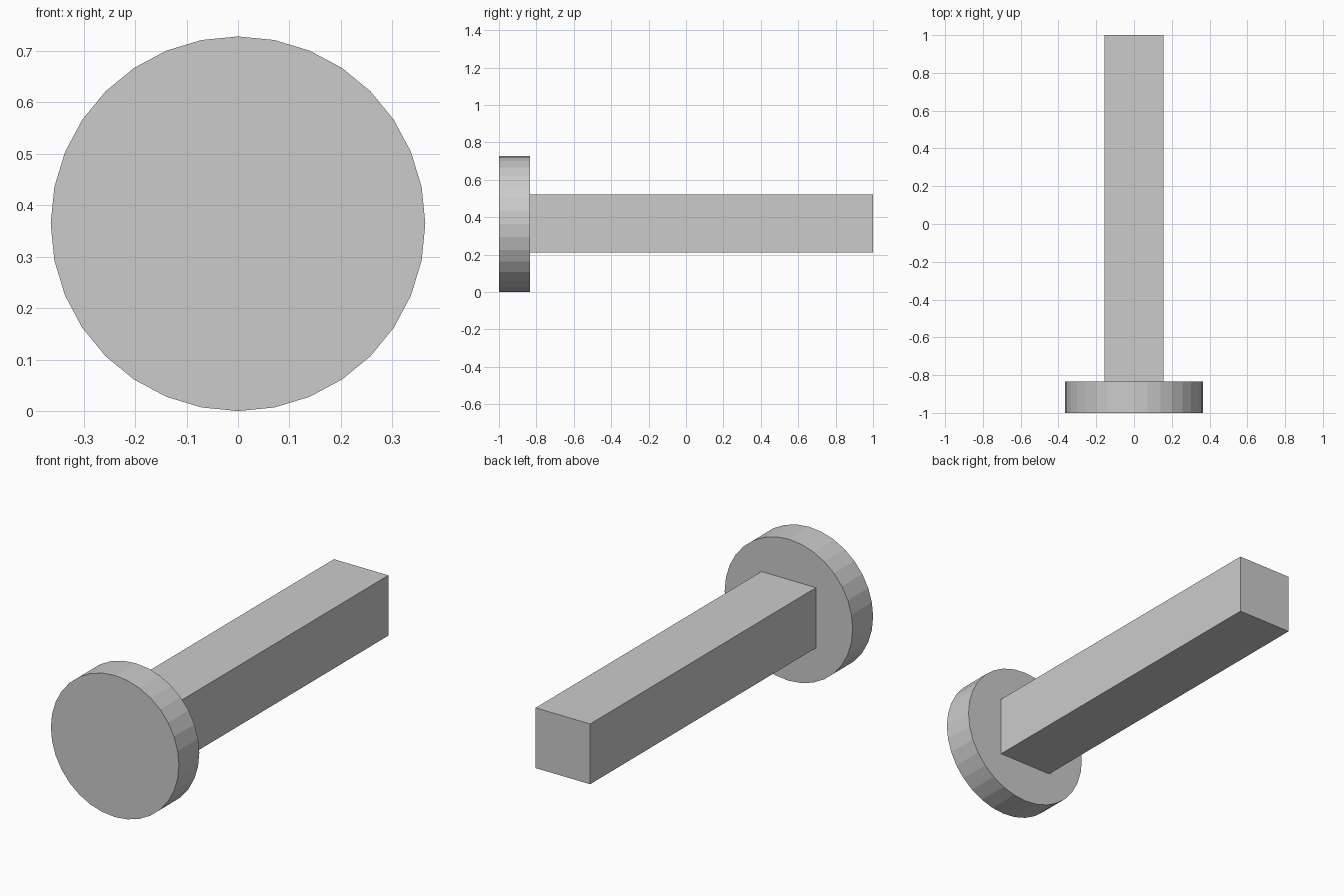
import bpy
from math import pi

if "Cube" in bpy.data.objects:
    bpy.data.objects.remove(bpy.data.objects["Cube"])

RADIUS = 0.364       # disc radius, also the height of the shared axis
DISC_BACK = -0.834   # where the disc meets the bar
BAR = 0.31           # bar thickness

# Round end disc, 32 flat sides, axis along y
bpy.ops.mesh.primitive_cylinder_add(
    vertices=32, radius=RADIUS, depth=DISC_BACK + 1,
    location=(0, (DISC_BACK - 1) / 2, RADIUS), rotation=(pi / 2, 0, 0))
bpy.context.object.name = "end_disc"

# Square bar running back from the disc
bpy.ops.mesh.primitive_cube_add(size=1, location=(0, (1 + DISC_BACK) / 2, RADIUS + 0.001))
bar = bpy.context.object
bar.name = "square_bar"
bar.scale = (BAR, 1 - DISC_BACK, BAR)
bpy.ops.object.transform_apply(location=False, rotation=False, scale=True)
